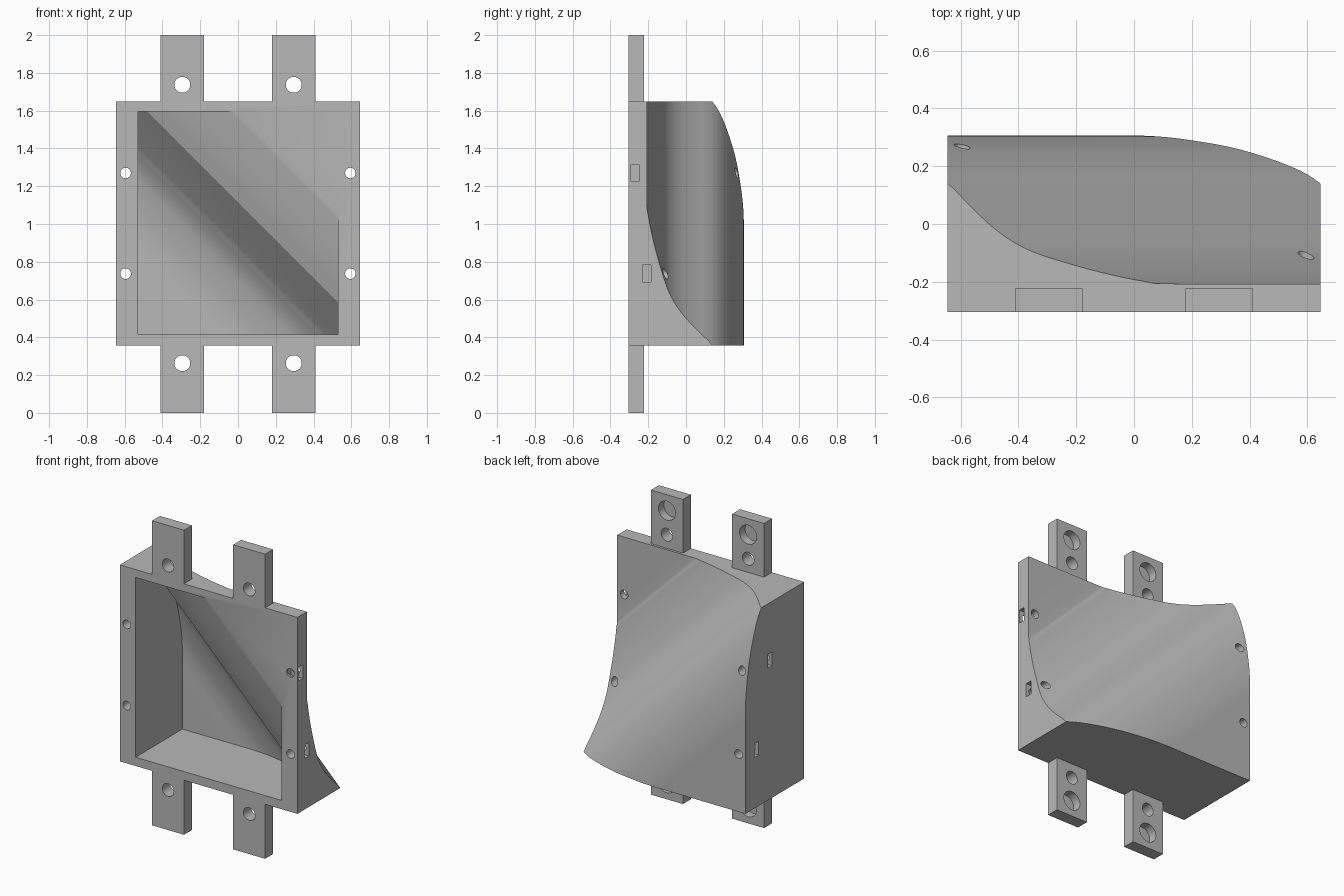
import bpy, bmesh, math
from mathutils import Vector, Matrix

if "Cube" in bpy.data.objects:
    bpy.data.objects.remove(bpy.data.objects["Cube"])

MID_Z = 1.0025
HALF = 0.645
FRONT = -0.305
R2 = math.sqrt(2)

grey = bpy.data.materials.new("plain grey")
grey.use_nodes = True
grey.diffuse_color = (0.48, 0.48, 0.48, 1)
bsdf = next(n for n in grey.node_tree.nodes if n.type == 'BSDF_PRINCIPLED')
bsdf.inputs["Base Color"].default_value = (0.48, 0.48, 0.48, 1)


def make(name, bm):
    bmesh.ops.recalc_face_normals(bm, faces=bm.faces[:])
    me = bpy.data.meshes.new(name)
    bm.to_mesh(me)
    bm.free()
    ob = bpy.data.objects.new(name, me)
    me.materials.append(grey)
    bpy.context.scene.collection.objects.link(ob)
    return ob


def box(name, x0, x1, y0, y1, z0, z1):
    bm = bmesh.new()
    m = Matrix.Translation(((x0 + x1) / 2, (y0 + y1) / 2, (z0 + z1) / 2))
    m = m @ Matrix.Diagonal((x1 - x0, y1 - y0, z1 - z0, 1))
    bmesh.ops.create_cube(bm, size=1, matrix=m)
    return make(name, bm)


def rod(name, x, z, r, y0, y1):
    """Cylinder along y."""
    bm = bmesh.new()
    m = Matrix.Translation((x, (y0 + y1) / 2, z)) @ Matrix.Rotation(math.pi / 2, 4, 'X')
    bmesh.ops.create_cone(bm, cap_ends=True, segments=32, radius1=r, radius2=r,
                          depth=abs(y1 - y0), matrix=m)
    return make(name, bm)


def smooth_curve(pts, n=4):
    """Catmull-Rom curve through (s, y) points."""
    p = [Vector(q) for q in pts]
    p = [p[0]] + p + [p[-1]]
    out = []
    for a, b, c, d in zip(p, p[1:], p[2:], p[3:]):
        for i in range(n):
            t = i / n
            out.append(0.5 * (2 * b + (c - a) * t + (2 * a - 5 * b + 4 * c - d) * t ** 2
                              + (3 * b - a - 3 * c + d) * t ** 3))
    return out + [p[-1]]


def diagonal_prism(name, profile):
    """Profile (s = x + height from middle, y) swept along the falling diagonal."""
    bm = bmesh.new()
    rings = [[bm.verts.new((s / 2 + k, y, MID_Z + s / 2 - k)) for s, y in profile]
             for k in (-1.5, 1.5)]
    n = len(profile)
    for i in range(n):
        j = (i + 1) % n
        bm.faces.new((rings[0][i], rings[0][j], rings[1][j], rings[1][i]))
    bm.faces.new(rings[0])
    bm.faces.new(rings[1][::-1])
    return make(name, bm)


def apply(ob, cutters, op='DIFFERENCE'):
    for c in cutters:
        mod = ob.modifiers.new("cut", 'BOOLEAN')
        mod.operation = op
        mod.solver = 'EXACT'
        mod.object = c
    bpy.context.view_layer.update()
    dg = bpy.context.evaluated_depsgraph_get()
    me = bpy.data.meshes.new_from_object(ob.evaluated_get(dg))
    ob.modifiers.clear()
    ob.data = me
    for c in cutters:
        bpy.data.objects.remove(c)


# Outer housing with the S-shaped back swept on the diagonal
back = smooth_curve([(-1.5, .305), (-.8, .305), (-.6, .305), (-.45, .29), (-.275, .257),
                     (-.1, .198), (0, .14), (.09, .05), (.18, -.03), (.27, -.085),
                     (.37, -.122), (.53, -.167), (.68, -.198), (.8, -.207), (1.5, -.207)])
sweep = diagonal_prism("back_sweep", list(back) + [(1.5, -.5), (-1.5, -.5)])
housing = box("housing", -HALF, HALF, FRONT, .5, MID_Z - HALF, MID_Z + HALF)
apply(housing, [sweep], 'INTERSECT')

# Front cavity, fading out flush at the upper left corner
lower = smooth_curve([(-1.5, .18), (-.8, .18), (-.6, .18), (-.45, .165), (-.25, .115), (-.12, .04)])
upper = smooth_curve([(.113, -.172), (.25, -.22), (.4, -.262), (.58, FRONT)])
inner = list(lower) + list(upper) + [(.75, -.36), (.75, -.45), (-1.5, -.45)]
cavity = box("cavity", -.53, .53, -.4, .4, .415, 1.595)
apply(cavity, [diagonal_prism("cavity_sweep", inner)], 'INTERSECT')

# Screw holes and the nut slots that meet them from the sides
cutters = [cavity]
slots = {(1, 1.27): -.27, (1, .737): -.207, (-1, 1.27): .05, (-1, .737): .19}
for (side, z), y in slots.items():
    cutters.append(rod("screw_hole", side * .595, z, .028, -.5, .5))
    xs = sorted((side * .56, side * .75))
    cutters.append(box("nut_slot", xs[0], xs[1], y - .022, y + .022, z - .045, z + .045))
apply(housing, cutters)
parts = [housing]

# Mounting tabs with a through hole and a blind pocket in the back
for side, side_name in ((-1, "right"), (1, "left")):
    for up, up_name in ((1, "upper"), (-1, "lower")):
        z = sorted((MID_Z + up * HALF, 1 + up))
        x = side * .295
        tab = box(f"{up_name}_{side_name}_tab", x - .116, x + .116, FRONT, -.223, *z)
        apply(tab, [rod("through", x, 1 + up * .737, .042, -.5, 0),
                    rod("pocket", x, 1 + up * .895, .062, -.28, 0)])
        parts.append(tab)

bpy.ops.object.select_all(action='DESELECT')
for ob in parts:
    ob.select_set(True)
bpy.context.view_layer.objects.active = housing
bpy.ops.object.shade_smooth_by_angle(angle=math.radians(22))
